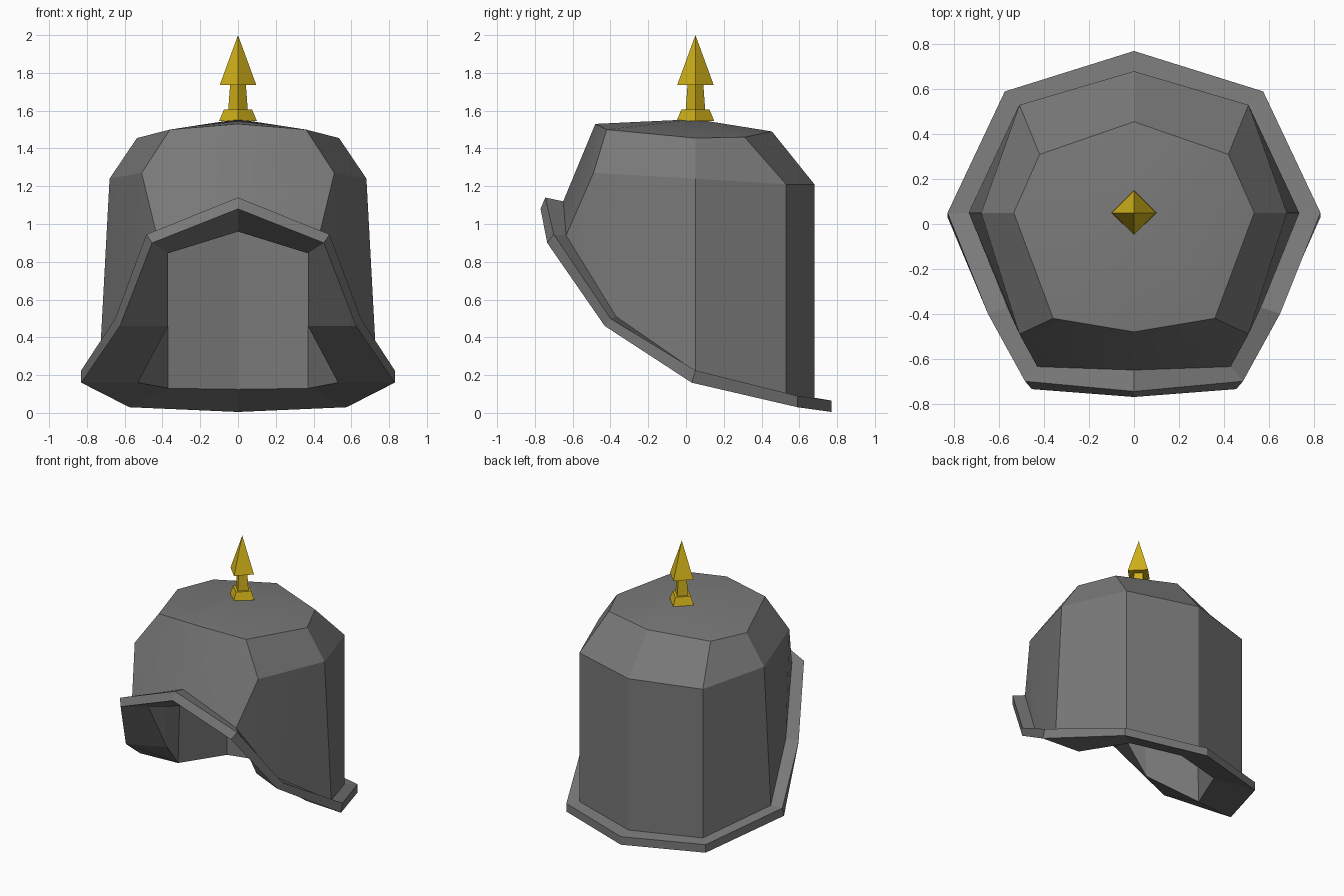
import bpy, bmesh, math

cube = bpy.data.objects.get("Cube")
if cube:
    bpy.data.objects.remove(cube, do_unlink=True)


def material(name, color):
    m = bpy.data.materials.new(name)
    m.use_nodes = True
    m.diffuse_color = color
    m.node_tree.nodes["Principled BSDF"].inputs["Base Color"].default_value = color
    return m


steel = material("dark steel", (0.19, 0.19, 0.19, 1))
gold = material("gold", (0.65, 0.45, 0.01, 1))


def finish(name, bm, mat, angle):
    mesh = bpy.data.meshes.new(name)
    bm.to_mesh(mesh)
    bm.free()
    obj = bpy.data.objects.new(name, mesh)
    bpy.context.collection.objects.link(obj)
    mesh.materials.append(mat)
    if angle:
        bpy.ops.object.select_all(action="DESELECT")
        obj.select_set(True)
        bpy.context.view_layer.objects.active = obj
        bpy.ops.object.shade_smooth_by_angle(angle=math.radians(angle))
    return obj


def skin(name, rows, mat, angle=0, flip=False):
    """Join half rows (front centre to back centre), mirrored into full loops.
    Repeated points collapse, so a band may narrow to triangles."""
    bm = bmesh.new()
    verts = {}

    def vert(p):
        if p not in verts:
            verts[p] = bm.verts.new(p)
        return verts[p]

    for a, b in zip(rows, rows[1:]):
        for side in (1, -1):
            for i in range(len(a) - 1):
                quad = [a[i], a[i + 1], b[i + 1], b[i]]
                pts = list(dict.fromkeys((x * side if x else 0, y, z) for x, y, z in quad))
                if len(pts) < 3:
                    continue
                if (side < 0) != flip:
                    pts.reverse()
                bm.faces.new([vert(p) for p in pts])
    return finish(name, bm, mat, angle)


# Half rows run: front centre, front corner, cheek, side, back corner, back centre
seam = [(0, -.65, 1.12), (.43, -.635, .94), (.565, -.37, .51),
        (.735, .05, .22), (.51, .53, .10), (0, .68, .08)]
brow, temple = (0, -.48, 1.53), (.36, -.42, 1.50)
shoulder = (.51, -.49, 1.27)
crown = [brow, temple, temple, (.535, .05, 1.455), (.42, .31, 1.46), (0, .455, 1.49)]
shoulders = [seam[0], shoulder, shoulder, (.68, .05, 1.24), (.51, .53, 1.21), (0, .68, 1.21)]
apex = [(0, .05, 1.555)] * 6
skin("helmet_shell", [seam, shoulders, crown, apex], steel, 25)

# Flared brim with a folded edge and a sloping underside
brim_top = [(0, -.745, 1.14), (.485, -.70, .945), (.65, -.40, .50),
            (.83, .05, .225), (.575, .59, .09), (0, .77, .065)]
brim_low = [(0, -.77, 1.08), (.455, -.735, .90), (.625, -.43, .46),
            (.83, .03, .16), (.575, .59, .03), (0, .77, .005)]
opening = [(0, -.56, .96), (.37, -.53, .845), (.37, -.31, .46),
           (.53, .05, .16), (.37, .40, .13), (0, .50, .125)]
skin("brim", [opening, brim_low, brim_top, seam], steel)

# Hollow inside
vault = [(0, -.40, 1.2), (.37, -.36, 1.2), (.37, -.36, 1.2),
         (.5, .05, 1.2), (.37, .40, 1.2), (0, .50, 1.2)]
skin("inner_lining", [opening, vault, [(0, .05, 1.35)] * 6], steel, flip=True)


# Square finial: foot, stem and spear point
def taper(name, low, high, r1, r2):
    bm = bmesh.new()
    bmesh.ops.create_cone(bm, cap_ends=True, segments=4, radius1=r1, radius2=r2,
                          depth=high - low)
    bmesh.ops.translate(bm, verts=bm.verts, vec=(0, .05, (low + high) / 2))
    bmesh.ops.remove_doubles(bm, verts=bm.verts, dist=.001)
    finish(name, bm, gold, 0)


taper("finial_foot", 1.545, 1.605, .1, .075)
taper("finial_stem", 1.6, 1.735, .052, .042)
taper("finial_point", 1.735, 2.0, .097, 0)
